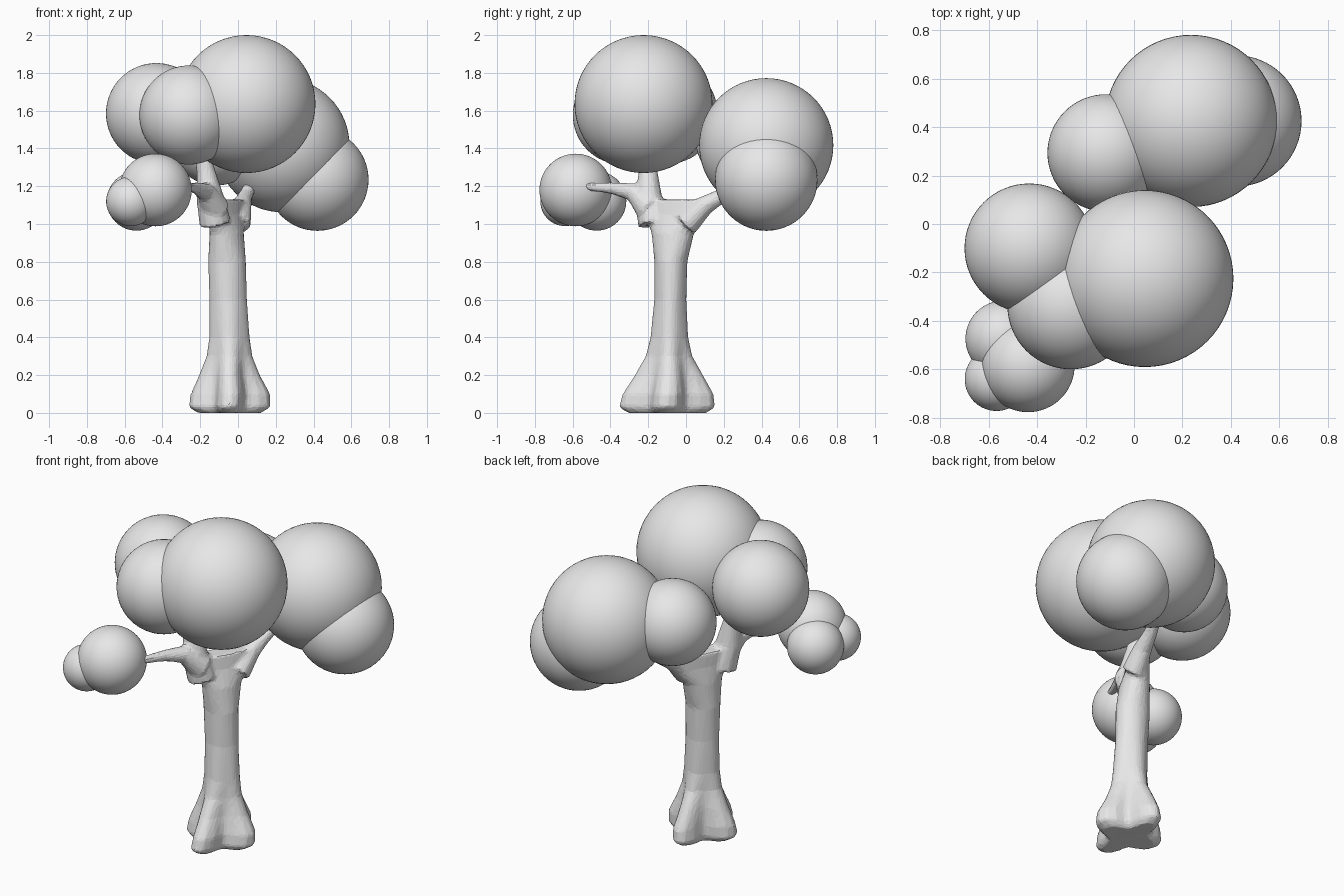
import bpy, bmesh, math
from mathutils import Vector

if "Cube" in bpy.data.objects:
    bpy.data.objects.remove(bpy.data.objects["Cube"])

grey = bpy.data.materials.new("plain_grey")
grey.diffuse_color = (0.8, 0.8, 0.8, 1)
grey.use_nodes = True
grey.node_tree.nodes["Principled BSDF"].inputs["Base Color"].default_value = grey.diffuse_color


def loft(bm, rings):
    """Closed skin over a list of point rings."""
    loops = [[bm.verts.new(p) for p in ring] for ring in rings]
    n = len(loops[0])
    for a, b in zip(loops, loops[1:]):
        for i in range(n):
            j = (i + 1) % n
            bm.faces.new((a[i], a[j], b[j], b[i]))
    bm.faces.new(loops[0][::-1])
    bm.faces.new(loops[-1])


def trunk_ring(z, cx, cy, rx, ry, lobe, shear, n=32):
    """Oval with four root lobes, slanted sideways along y."""
    ring = []
    for i in range(n):
        t = 2 * math.pi * i / n
        f = 1 - lobe * (1 - math.cos(4 * t)) / 2
        dy = ry * f * math.sin(t)
        ring.append((cx + rx * f * math.cos(t) + shear * dy, cy + dy, z))
    return ring


def branch_rings(path, n=12):
    """Round rings square to a path of (x, y, z, radius)."""
    pts = [Vector(p[:3]) for p in path]
    rings = []
    for i, p in enumerate(pts):
        d = pts[min(i + 1, len(pts) - 1)] - pts[max(i - 1, 0)]
        u = d.cross(Vector((1, 0, 0))).normalized()
        v = d.cross(u).normalized()
        r = path[i][3]
        rings.append([p + r * (math.cos(2 * math.pi * k / n) * u
                               + math.sin(2 * math.pi * k / n) * v) for k in range(n)])
    return rings


# trunk: flared roots, narrow waist, fan-shaped fork
bm = bmesh.new()
loft(bm, [trunk_ring(*r) for r in (
    (0.00, -.045, -.10, .17, .21, .45, 0),
    (0.03, -.045, -.10, .218, .258, .47, 0),
    (0.10, -.040, -.095, .212, .243, .45, 0),
    (0.20, -.045, -.09, .162, .182, .35, 0),
    (0.30, -.045, -.09, .122, .124, .20, 0),
    (0.40, -.045, -.088, .107, .10, .10, 0),
    (0.60, -.052, -.083, .100, .085, .05, 0),
    (0.80, -.058, -.08, .100, .087, .0, 0),
    (0.95, -.060, -.07, .088, .112, .0, .2),
    (1.05, -.060, -.05, .068, .165, .0, .45),
    (1.13, -.060, -.04, .060, .200, .0, .5))])

# three branches: up, front and back
for path in (
    ((-.12, -.17, 1.0, .085), (-.15, -.20, 1.15, .072), (-.17, -.20, 1.28, .05), (-.20, -.20, 1.42, .04)),
    ((-.12, -.19, 1.08, .08), (-.17, -.28, 1.17, .05), (-.22, -.39, 1.19, .032),
     (-.28, -.54, 1.20, .02), (-.34, -.57, 1.20, .018)),
    ((.00, .00, 1.0, .07), (.02, .10, 1.10, .052), (.04, .19, 1.15, .038), (.08, .30, 1.23, .033)),
):
    loft(bm, branch_rings(path))
bmesh.ops.recalc_face_normals(bm, faces=bm.faces)
mesh = bpy.data.meshes.new("trunk")
bm.to_mesh(mesh)
bm.free()
trunk = bpy.data.objects.new("trunk", mesh)
bpy.context.collection.objects.link(trunk)

# fuse trunk and branches into one soft, faceted skin
m = trunk.modifiers.new("fuse", 'REMESH')
m.mode = 'VOXEL'
m.voxel_size = 0.012
m = trunk.modifiers.new("soften", 'SMOOTH')
m.factor = 0.5
m.iterations = 4
m = trunk.modifiers.new("facet", 'DECIMATE')
m.ratio = 0.15
baked = bpy.data.meshes.new_from_object(
    trunk.evaluated_get(bpy.context.evaluated_depsgraph_get()))
trunk.modifiers.clear()
trunk.data = baked
baked.materials.clear()
baked.materials.append(grey)
for p in baked.polygons:
    p.material_index = 0
    p.use_smooth = False

# foliage: smooth overlapping balls
for name, x, y, z, r in (
    ("crown_ball_top", .045, -.225, 1.635, .365),
    ("crown_ball_left", -.432, -.10, 1.585, .267),
    ("crown_ball_front", -.26, -.337, 1.577, .262),
    ("back_ball_large", .235, .425, 1.417, .355),
    ("back_ball_lower", .42, .425, 1.235, .271),
    ("back_ball_left", -.115, .293, 1.446, .242),
    ("low_ball_large", -.437, -.584, 1.18, .192),
    ("low_ball_outer", -.567, -.64, 1.12, .131),
    ("low_ball_inner", -.538, -.473, 1.122, .157),
):
    bpy.ops.mesh.primitive_uv_sphere_add(segments=64, ring_count=32, radius=r, location=(x, y, z))
    ball = bpy.context.object
    ball.name = name
    ball.data.materials.append(grey)
    bpy.ops.object.shade_smooth()
